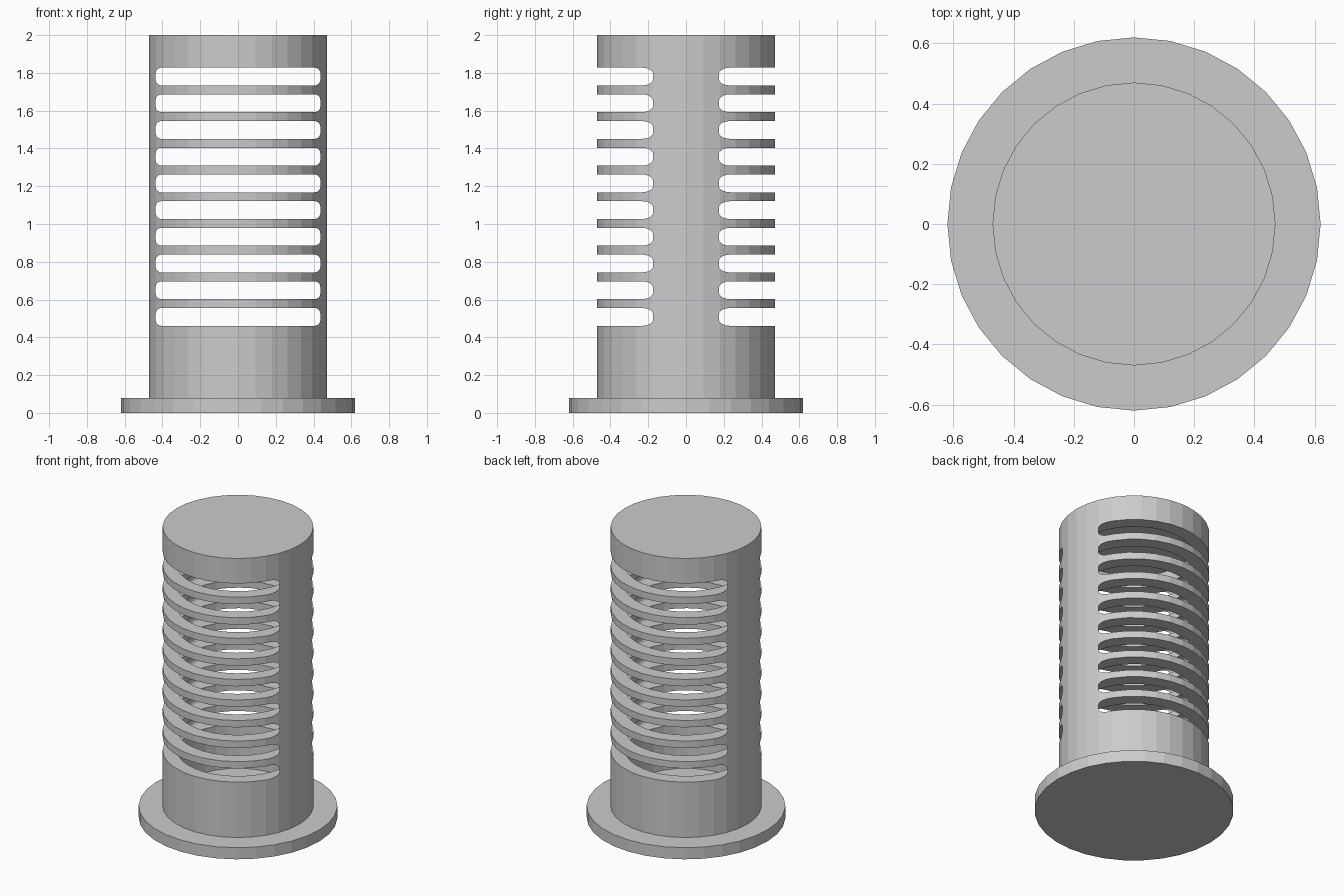
import bpy, bmesh, math

if "Cube" in bpy.data.objects:
    bpy.data.objects.remove(bpy.data.objects["Cube"])

SIDES = 32


def new_object(name, bm):
    bmesh.ops.recalc_face_normals(bm, faces=bm.faces)
    mesh = bpy.data.meshes.new(name)
    bm.to_mesh(mesh)
    bm.free()
    obj = bpy.data.objects.new(name, mesh)
    bpy.context.collection.objects.link(obj)
    return obj


def add_prism(bm, points, vector):
    # Extrude a closed outline along a vector
    face = bm.faces.new([bm.verts.new(p) for p in points])
    ext = bmesh.ops.extrude_face_region(bm, geom=[face], use_keep_orig=True)
    verts = [g for g in ext["geom"] if isinstance(g, bmesh.types.BMVert)]
    bmesh.ops.translate(bm, verts=verts, vec=vector)


def cylinder(name, radius, z0, z1):
    bm = bmesh.new()
    step = math.tau / SIDES
    ring = [(radius * math.cos(i * step), radius * math.sin(i * step), z0)
            for i in range(SIDES)]
    add_prism(bm, ring, (0, 0, z1 - z0))
    return new_object(name, bm)


def rounded_slot(half_w, half_h, r, z, y, steps=5):
    pts = []
    for sx, sz, start in ((1, 1, 0), (-1, 1, 90), (-1, -1, 180), (1, -1, 270)):
        for i in range(steps + 1):
            a = math.radians(start + 90 * i / steps)
            pts.append((sx * (half_w - r) + r * math.cos(a), y,
                        z + sz * (half_h - r) + r * math.sin(a)))
    return pts


def cut(obj, cutter):
    mod = obj.modifiers.new(cutter.name, 'BOOLEAN')
    mod.operation = 'DIFFERENCE'
    mod.solver = 'EXACT'
    mod.object = cutter
    cutter.hide_render = True
    cutter.hide_set(True)


# Base flange and capped tube
cylinder("base_flange", 0.62, 0.0, 0.08)
body = cylinder("slotted_tube", 0.47, 0.08, 2.0)

# Hollow interior
cut(body, cylinder("cavity_cutter", 0.38, 0.16, 1.91))

# Ten rounded slots running front to back
bm = bmesh.new()
for i in range(10):
    add_prism(bm, rounded_slot(0.436, 0.047, 0.03, 0.508 + 0.1414 * i, -0.7),
              (0, 1.4, 0))
cut(body, new_object("slot_cutter", bm))
